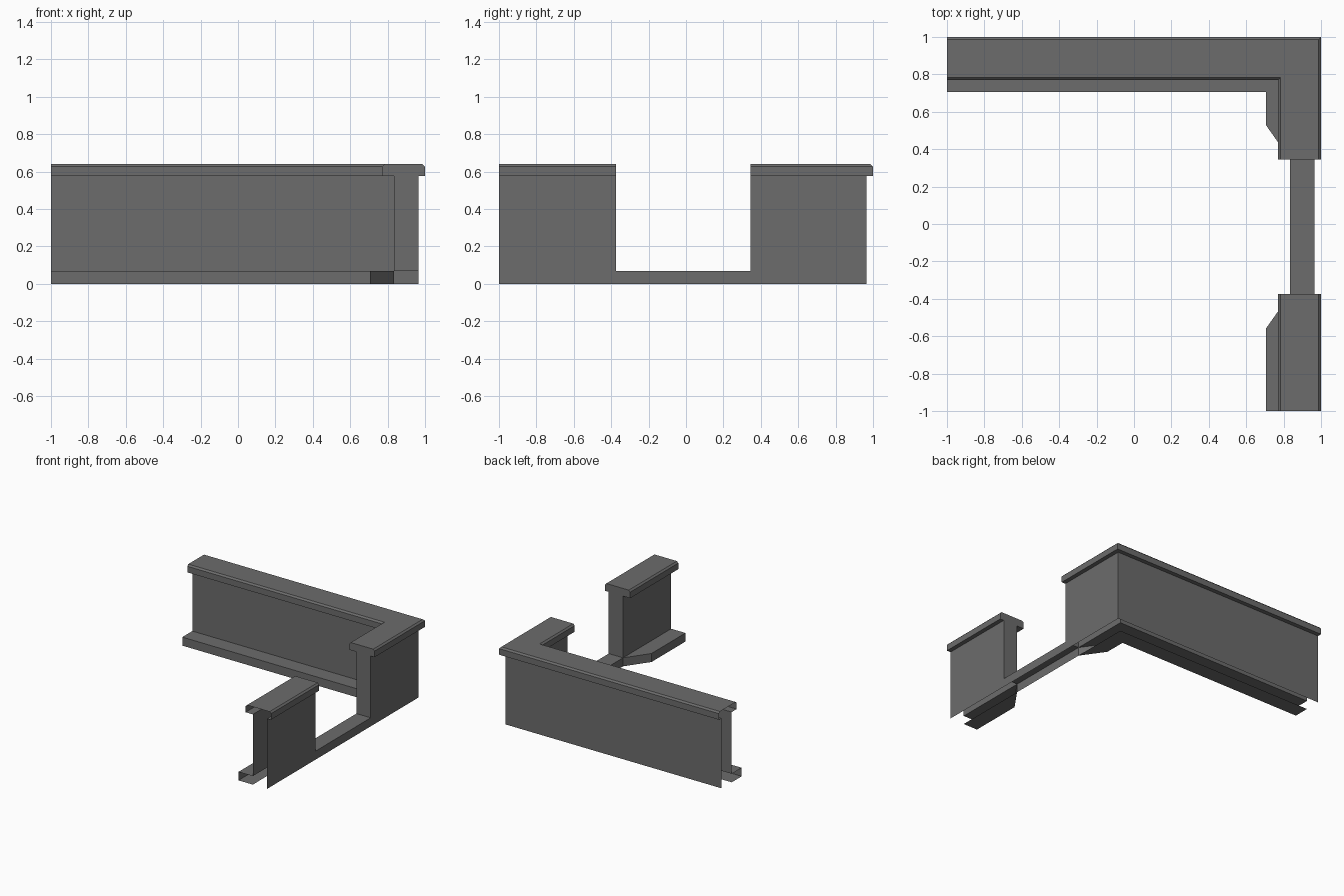
import bpy

if "Cube" in bpy.data.objects:
    bpy.data.objects.remove(bpy.data.objects["Cube"])

grey = bpy.data.materials.new("dark grey")
grey.diffuse_color = (0.15, 0.15, 0.15, 1)
grey.use_nodes = True
grey.node_tree.nodes["Principled BSDF"].inputs["Base Color"].default_value = grey.diffuse_color

IN, OUT = 0.835, 0.965           # wall skins, measured from the centre
DOOR_A, DOOR_B = 0.345, -0.375   # doorway sides along y

# Stations: each turns a profile offset c into a plan position
west_end = lambda c: (-1, c)
corner = lambda c: (c, c)
south_end = lambda c: (c, -1)
door_a = lambda c: (c, DOOR_A)
door_b = lambda c: (c, DOOR_B)
slant_a = lambda c: (c, DOOR_A + (IN - c) * 1.42)
slant_b = lambda c: (c, DOOR_B - (IN - c) * 1.42)


def sweep(name, profile, path, cap_start=False, cap_end=False, skip=()):
    """Sweep an open (offset, height) profile along mitred stations."""
    n = len(profile)
    verts = [(*st(c), z) for st in path for c, z in profile]
    faces = []
    for s in range(len(path) - 1):
        for i in range(n - 1):
            if i not in skip:
                a, b = s * n + i, (s + 1) * n + i
                faces.append((a, b, b + 1, a + 1))
    if cap_start:
        faces.append(tuple(range(n)))
    if cap_end:
        faces.append(tuple(reversed(range(len(verts) - n, len(verts)))))
    mesh = bpy.data.meshes.new(name)
    mesh.from_pydata(verts, [], faces)
    mesh.materials.append(grey)
    obj = bpy.data.objects.new(name, mesh)
    bpy.context.collection.objects.link(obj)
    return obj


coping = [(IN, .577), (.77, .577), (.77, .627), (.783, .64),
          (.987, .64), (1, .627), (1, .577), (OUT, .577)]
wall = [(IN, .07), (IN, .577), (OUT, .577), (OUT, .07)]
ledge = [(IN, 0), (.705, 0), (.705, .07), (IN, .07)]

# L-shaped run up to the doorway, then the short run beyond it
runs = [("long", [west_end, corner, door_a], [west_end, corner, slant_a], False),
        ("short", [door_b, south_end], [slant_b, south_end], True)]
for label, path, ledge_path, first in runs:
    caps = dict(cap_start=first, cap_end=not first)
    sweep(label + "_coping", coping, path, **caps)
    sweep(label + "_wall", wall, path, skip=(1,), **caps)
    sweep(label + "_inner_ledge", ledge, ledge_path, **caps)

# Continuous outer base strip and the doorway sill
sweep("outer_base", [(OUT, .07), (OUT, 0)], [west_end, corner, south_end])
sweep("door_sill", [(IN, 0), (IN, .07), (OUT, .07)], [door_a, door_b])
